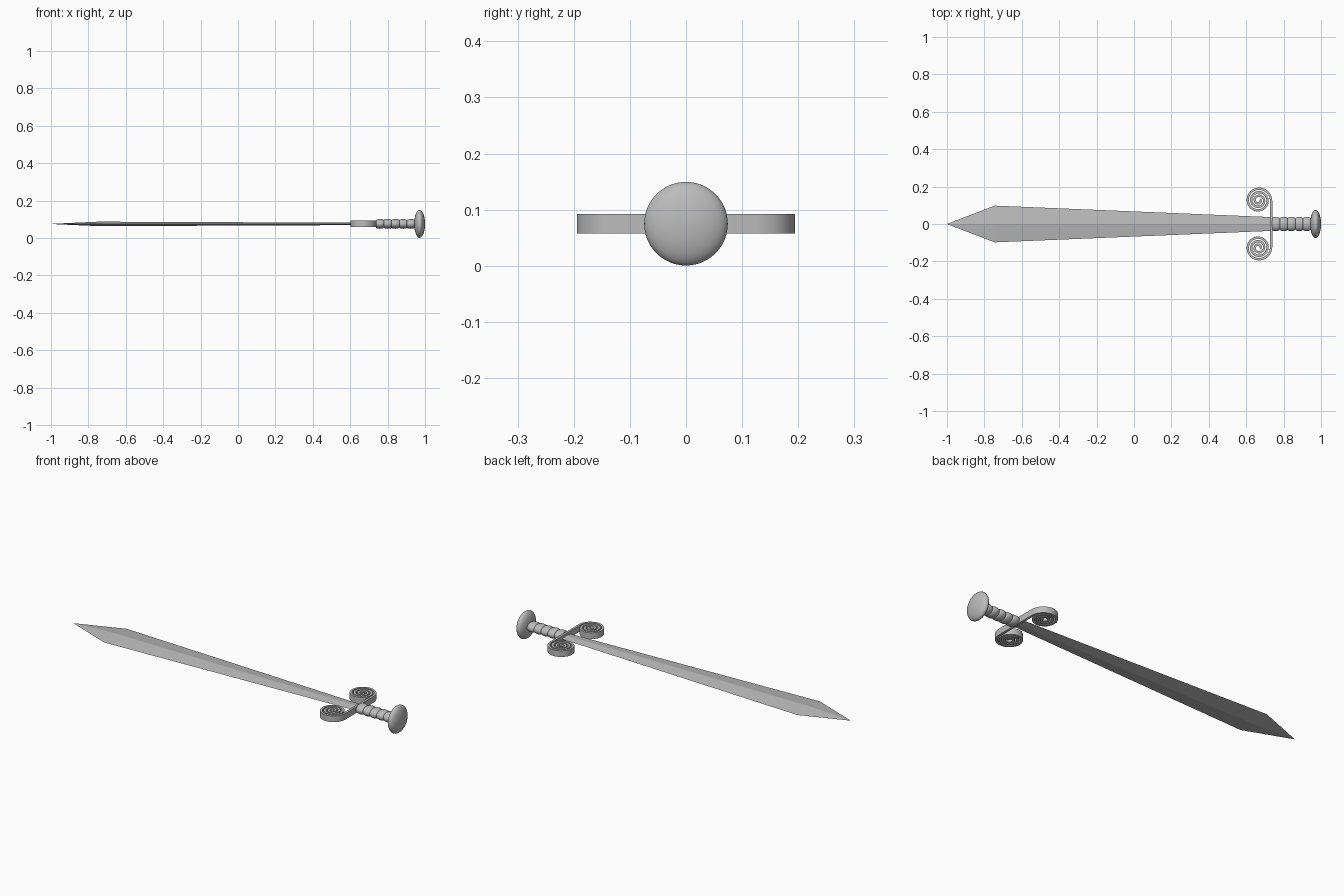
import bpy, bmesh, math
from mathutils import Vector

if "Cube" in bpy.data.objects:
    bpy.data.objects.remove(bpy.data.objects["Cube"])

MID = 0.075  # height of the sword's centre plane

steel = bpy.data.materials.new("grey steel")
steel.use_nodes = True
steel.diffuse_color = (0.5, 0.5, 0.5, 1)
steel.node_tree.nodes["Principled BSDF"].inputs["Base Color"].default_value = (0.5, 0.5, 0.5, 1)


def finish(name, bm, smooth=True):
    bmesh.ops.recalc_face_normals(bm, faces=bm.faces)
    mesh = bpy.data.meshes.new(name)
    bm.to_mesh(mesh)
    bm.free()
    mesh.materials.append(steel)
    ob = bpy.data.objects.new(name, mesh)
    bpy.context.collection.objects.link(ob)
    ob.location.z = MID
    if smooth:
        bpy.ops.object.select_all(action='DESELECT')
        ob.select_set(True)
        bpy.context.view_layer.objects.active = ob
        bpy.ops.object.shade_smooth_by_angle(angle=math.radians(40))
    return ob


def loft(bm, rings):
    """Skin closed rings of points and cap both ends."""
    loops = [[bm.verts.new(p) for p in ring] for ring in rings]
    for a, b in zip(loops, loops[1:]):
        for i in range(len(a)):
            j = (i + 1) % len(a)
            bm.faces.new((a[i], a[j], b[j], b[i]))
    bm.faces.new(loops[0])
    bm.faces.new(loops[-1])


# Blade: diamond section, widest near the tip
def diamond(x, w, t):
    return [(x, w, 0), (x, 0, t), (x, -w, 0), (x, 0, -t)]


bm = bmesh.new()
loft(bm, [diamond(-1, 0.0005, 0.0005), diamond(-0.745, 0.098, 0.012),
          diamond(0.73, 0.037, 0.006)])
finish("blade", bm, smooth=False)

# Guard: one ribbon, a straight bar rolled into a scroll at each end
TURNS, STEPS, HALF, HEIGHT = 3.1, 110, 0.0062, 0.017
R0, R1 = 0.067, 0.009
CX, CY = 0.666, 0.126
half_path = [Vector((CX + R0, 0, 0))]
for i in range(STEPS + 1):
    t = i / STEPS
    a = t * TURNS * math.tau
    r = R0 + (R1 - R0) * t
    half_path.append(Vector((CX + r * math.cos(a), CY + r * math.sin(a), 0)))
path = [Vector((p.x, -p.y, 0)) for p in reversed(half_path[1:])] + half_path
rings = []
for i, p in enumerate(path):
    d = (path[min(i + 1, len(path) - 1)] - path[max(i - 1, 0)]).normalized()
    side = Vector((d.y, -d.x, 0)) * HALF
    up = Vector((0, 0, HEIGHT))
    rings.append([p + side + up, p - side + up, p - side - up, p + side - up])
bm = bmesh.new()
loft(bm, rings)
finish("scroll_guard", bm)

# Grip: five rounded ribs with narrow grooves, oval in section
RIBS, X0, X1, SIDES = 5, 0.738, 0.945, 32
pitch = (X1 - X0) / RIBS
rings = []
for k in range(RIBS):
    for u in (0, 0.06, 0.16, 0.32, 0.5, 0.68, 0.84, 0.94):
        s = 0.78 + 0.22 * math.sin(math.pi * u) ** 0.5
        rings.append([((X0 + (k + u) * pitch), 0.038 * s * math.cos(math.tau * i / SIDES),
                       0.026 * s * math.sin(math.tau * i / SIDES)) for i in range(SIDES)])
bm = bmesh.new()
loft(bm, rings)
finish("grip", bm)

# Pommel: flattened ball
bm = bmesh.new()
bmesh.ops.create_uvsphere(bm, u_segments=40, v_segments=24, radius=1)
bmesh.ops.scale(bm, vec=(0.029, 0.0745, 0.0745), verts=bm.verts)
pommel = finish("pommel", bm)
pommel.location.x = 0.971
